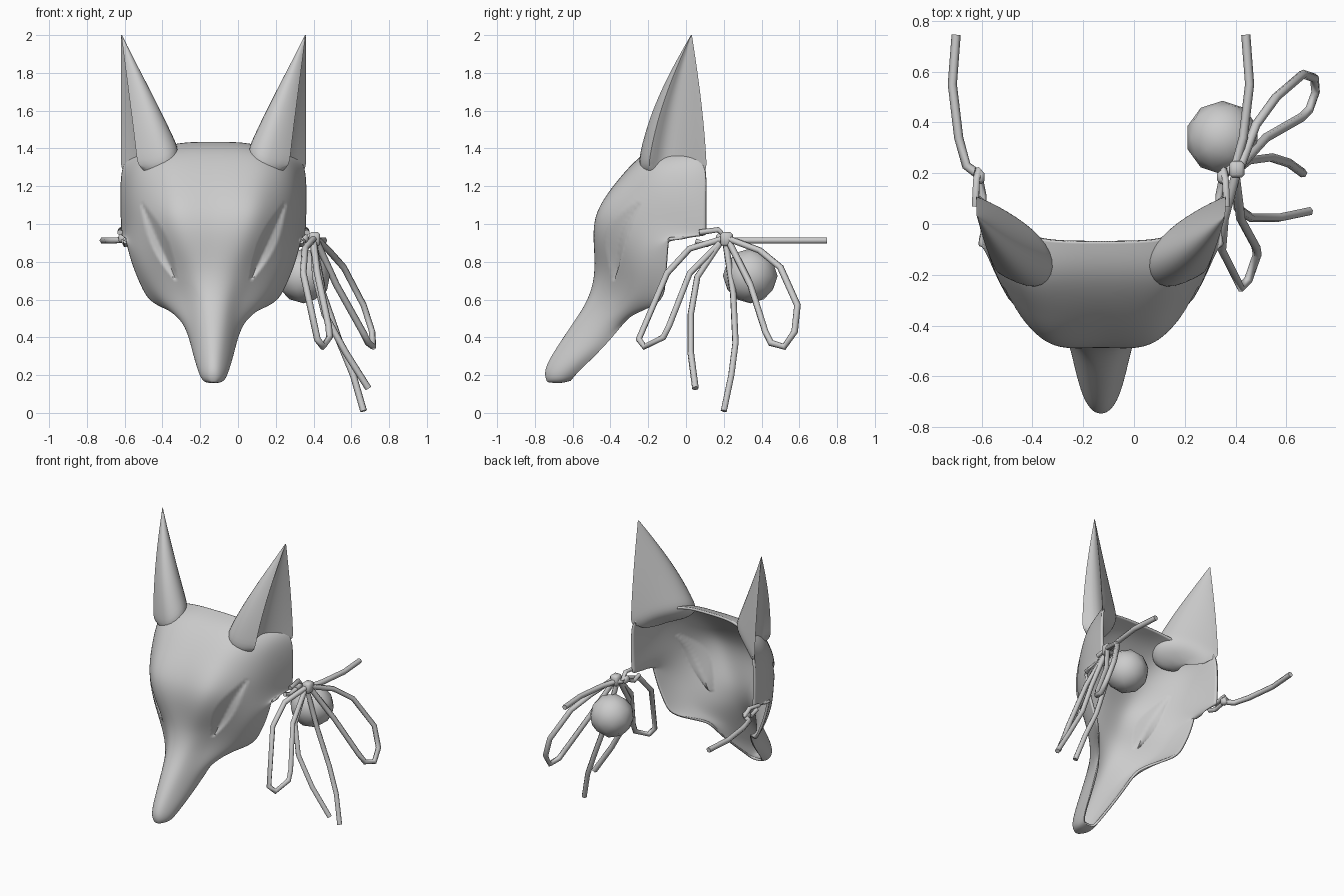
import bpy, bmesh, math
from mathutils import Vector

if "Cube" in bpy.data.objects:
    bpy.data.objects.remove(bpy.data.objects["Cube"])

CX = -0.13  # mask symmetry plane


def add_mesh(name, bm, loc=(0, 0, 0)):
    me = bpy.data.meshes.new(name)
    bm.to_mesh(me)
    bm.free()
    ob = bpy.data.objects.new(name, me)
    ob.location = loc
    bpy.context.collection.objects.link(ob)
    return ob


def smooth(ob, angle=45):
    bpy.ops.object.select_all(action='DESELECT')
    ob.select_set(True)
    bpy.context.view_layer.objects.active = ob
    bpy.ops.object.shade_smooth_by_angle(angle=math.radians(angle))


def bake(ob):
    dg = bpy.context.evaluated_depsgraph_get()
    me = bpy.data.meshes.new_from_object(ob.evaluated_get(dg))
    ob.modifiers.clear()
    ob.data = me


def mirror(ob):
    m = ob.modifiers.new("mirror", 'MIRROR')
    m.use_clip = True
    m.merge_threshold = 0.002


def subdivide(ob, n):
    m = ob.modifiers.new("subdivision", 'SUBSURF')
    m.levels = m.render_levels = n


# Mask half: five profile lines running from the top rim to the nose (x, y, z)
centre = [(0, -.07, 1.435), (0, -.21, 1.40), (0, -.37, 1.23), (0, -.475, 1.05), (0, -.485, .9), (0, -.485, .74),
          (0, -.52, .6), (0, -.61, .47), (0, -.69, .35), (0, -.76, .23), (0, -.74, .165)]
brow = [(.17, -.07, 1.435), (.18, -.21, 1.40), (.17, -.37, 1.23), (.17, -.505, 1.06), (.15, -.50, .88), (.10, -.465, .74),
        (.075, -.50, .6), (.065, -.59, .46), (.05, -.675, .34), (.035, -.75, .22), (.03, -.73, .162)]
eye = [(.3, -.05, 1.40), (.31, -.22, 1.37), (.29, -.35, 1.2), (.27, -.46, 1.05), (.26, -.42, .9), (.215, -.385, .76),
       (.145, -.39, .61), (.12, -.48, .46), (.10, -.59, .33), (.072, -.70, .21), (.05, -.695, .158)]
cheek = [(.42, .04, 1.37), (.43, -.14, 1.30), (.45, -.17, 1.15), (.435, -.20, 1.02), (.415, -.23, .88), (.38, -.26, .76),
         (.30, -.275, .60), (.145, -.39, .48), (.118, -.51, .33), (.082, -.64, .205), (.055, -.655, .158)]
rim = [(.485, .10, 1.32), (.493, .105, 1.2), (.493, .105, 1.08), (.487, .105, .94), (.468, -.095, .93), (.43, -.105, .77),
       (.345, -.12, .59), (.165, -.30, .51), (.112, -.44, .34), (.07, -.575, .215), (.045, -.61, .17)]
lines = [p + [(0, p[-1][1], p[-1][2])] for p in (centre, brow, eye, cheek, rim)]

bm = bmesh.new()
corner = bm.verts.layers.float.new("crease_vert")
grid = [[bm.verts.new(p) for p in line] for line in lines]
for i, c in ((3, .8), (4, .6), (6, .3), (7, .4)):
    grid[4][i][corner] = c
for j in range(4):
    for i in range(len(centre)):
        bm.faces.new((grid[j][i], grid[j][i + 1], grid[j + 1][i + 1], grid[j + 1][i]))
bmesh.ops.remove_doubles(bm, verts=bm.verts, dist=1e-4)
mask = add_mesh("mask_shell", bm, (CX, 0, 0))
mirror(mask)
subdivide(mask, 4)
bake(mask)

# Slanted narrow eyes pressed into the shell
a, b = Vector((.19, .69)), Vector((.385, 1.12))
axis = (b - a).normalized()
for v in mask.data.vertices:
    d = Vector((abs(v.co.x), v.co.z)) - a
    t = d.dot(axis) / (b - a).length
    if 0 < t < 1 and v.co.y < -.1:
        side = d.x * axis.y - d.y * axis.x
        w = .045 * math.sin(math.pi * t)
        if abs(side) < w:
            v.co.y += .034 * (1 - abs(side) / w) ** .9 * math.sin(math.pi * t) ** .5
sol = mask.modifiers.new("thickness", 'SOLIDIFY')
sol.thickness = .016
sol.offset = -1
smooth(mask, 45)

# Ears: ring with a hollow outer side, lofted to a tip; the foot sinks into the shell
ring = [(.495, .115, 1.24), (.37, .06, 1.36), (.21, -.05, 1.40), (.15, -.18, 1.37),
        (.23, -.285, 1.28), (.405, -.20, 1.27), (.325, -.12, 1.28), (.385, -.005, 1.28)]
tip = Vector((.489, .03, 2.0))
foot = Vector((.36, -.05, 1.28))
bm = bmesh.new()
crease = bm.edges.layers.float.new("crease_edge")
rings = [[bm.verts.new(foot + (Vector(p) - foot) * .6 - Vector((0, 0, .03))) for p in ring]]
for t in (0, .12, .35, .6, .82, 1):
    sx, sy = max(1 - t ** 1.08, .015), max(1 - t ** 1.6, .015)
    rings.append([bm.verts.new((tip.x + (x - tip.x) * sx, tip.y + (y - tip.y) * sy, z + (tip.z - z) * t))
                  for x, y, z in ring])
n = len(ring)
for r0, r1 in zip(rings, rings[1:]):
    for k in range(n):
        bm.faces.new((r0[k], r0[(k + 1) % n], r1[(k + 1) % n], r1[k]))
bm.faces.new(rings[0])
bm.faces.new(rings[-1])
bmesh.ops.recalc_face_normals(bm, faces=bm.faces)
for r0, r1 in zip(rings[1:], rings[2:]):
    bm.edges.get((r0[0], r1[0]))[crease] = .8
    bm.edges.get((r0[5], r1[5]))[crease] = .5
for k in range(n):
    bm.edges.get((rings[-1][k], rings[-1][(k + 1) % n]))[crease] = 1
ears = add_mesh("ears", bm, (CX, 0, 0))
mirror(ears)
subdivide(ears, 2)
bake(ears)
smooth(ears, 50)


# Cords: thin tubes through a few points
def cord(name, pts, r=.018):
    cu = bpy.data.curves.new(name, 'CURVE')
    cu.dimensions = '3D'
    cu.bevel_depth = r
    cu.bevel_resolution = 1
    cu.use_fill_caps = True
    sp = cu.splines.new('POLY')
    sp.points.add(len(pts) - 1)
    for p, co in zip(sp.points, pts):
        p.co = (*co, 1)
    ob = bpy.data.objects.new(name, cu)
    bpy.context.collection.objects.link(ob)
    bpy.ops.object.select_all(action='DESELECT')
    ob.select_set(True)
    bpy.context.view_layer.objects.active = ob
    bpy.ops.object.convert(target='MESH')
    smooth(bpy.context.view_layer.objects.active, 65)


def knot(name, loc, size):
    bm = bmesh.new()
    bmesh.ops.create_cube(bm, size=1)
    bmesh.ops.scale(bm, vec=size, verts=bm.verts)
    bmesh.ops.bevel(bm, geom=bm.edges[:], offset=.012, segments=1, affect='EDGES')
    smooth(add_mesh(name, bm, loc))


# Head straps and the short ties at the mask edge, both sides
for tag, s in (("right", 1), ("left", -1)):
    flip = lambda pts: [(CX + s * u, y, z) for u, y, z in pts]
    cord("strap_" + tag, flip([(.49, .20, .915), (.53, .23, .913), (.56, .34, .913), (.585, .55, .913), (.57, .745, .913)]))
    cord("tie_" + tag, flip([(.465, .05, .91), (.465, .11, .89), (.485, .21, .93), (.49, .17, .97), (.495, .07, .955)]), .015)
    knot("tie_knot_" + tag, (CX + s * .48, .185, .925), (.045, .05, .05))

# Bow on the right: two loops, two loose tails and a knot
cord("front_loop", [(.40, .19, .92), (.355, .02, .87), (.345, -.10, .74), (.42, -.25, .39), (.45, -.22, .35),
                    (.485, -.12, .40), (.48, -.09, .46), (.42, .02, .74), (.40, .18, .90)])
cord("back_loop", [(.42, .23, .92), (.48, .39, .86), (.56, .50, .77), (.665, .59, .57), (.71, .575, .43),
                   (.715, .52, .35), (.69, .45, .37), (.66, .42, .43), (.52, .34, .68), (.42, .23, .90)])
cord("front_tail", [(.40, .18, .90), (.41, .06, .72), (.46, .025, .52), (.57, .025, .32), (.69, .05, .13)])
cord("back_tail", [(.40, .21, .90), (.45, .25, .63), (.54, .262, .37), (.61, .24, .20), (.665, .20, .01)])
knot("bow_knot", (.405, .215, .92), (.06, .065, .075))

# Round bell hanging behind the bow
bm = bmesh.new()
bmesh.ops.create_icosphere(bm, subdivisions=2, radius=.145)
smooth(add_mesh("bell", bm, (.348, .34, .725)), 60)
